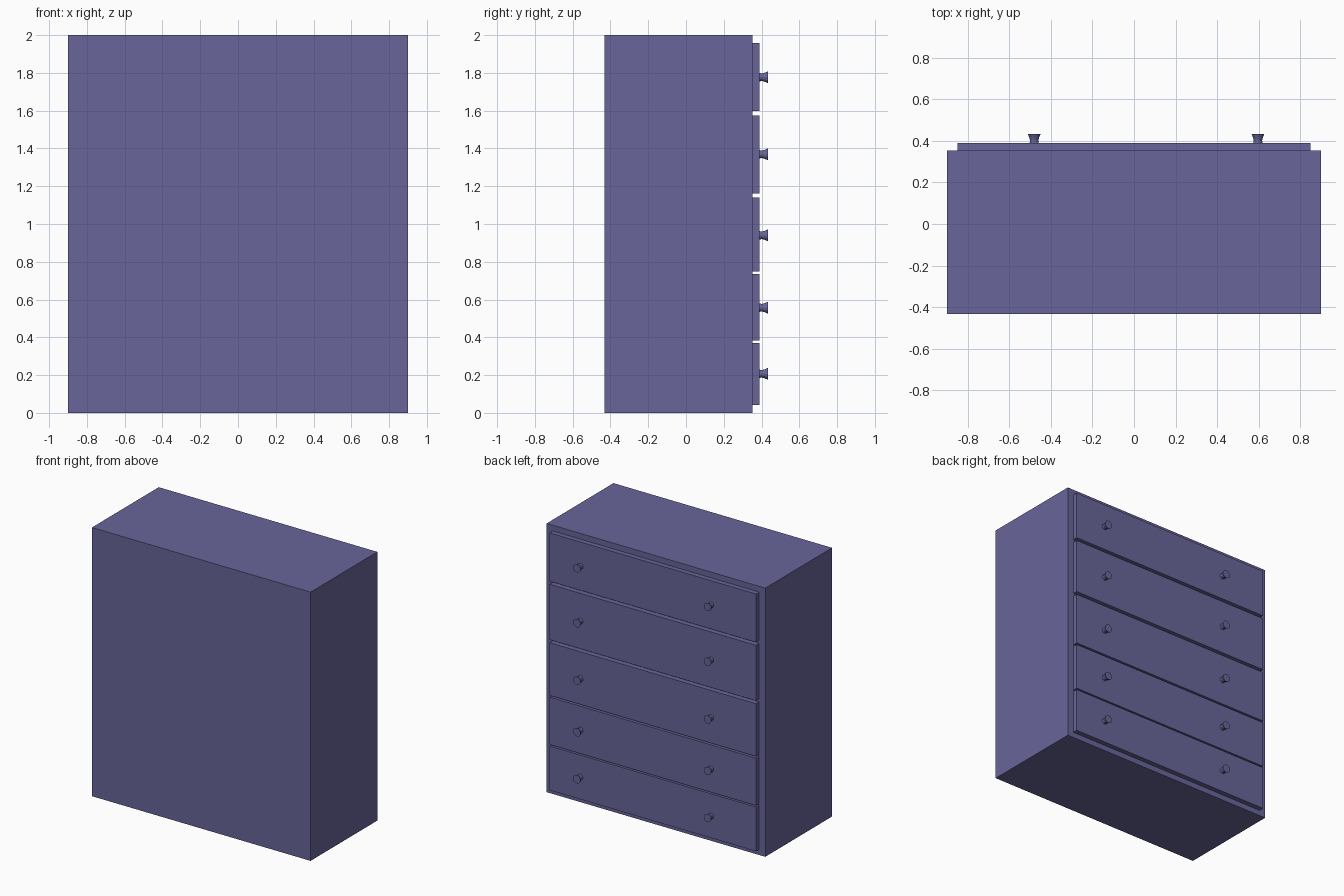
import bpy, bmesh, math
from mathutils import Matrix

if "Cube" in bpy.data.objects:
    bpy.data.objects.remove(bpy.data.objects["Cube"])

BODY_FRONT = 0.353
DRAWER_FRONT = 0.39


def finish(name, bm):
    bmesh.ops.recalc_face_normals(bm, faces=bm.faces)
    me = bpy.data.meshes.new(name)
    bm.to_mesh(me)
    bm.free()
    ob = bpy.data.objects.new(name, me)
    bpy.context.collection.objects.link(ob)
    mat = bpy.data.materials.get("painted_wood")
    if mat is None:
        mat = bpy.data.materials.new("painted_wood")
        mat.diffuse_color = (0.14, 0.13, 0.32, 1)
        mat.use_nodes = True
        mat.node_tree.nodes["Principled BSDF"].inputs["Base Color"].default_value = mat.diffuse_color
    me.materials.append(mat)
    return ob


def box(name, x, y, z):
    """Box from (min, max) pairs."""
    bm = bmesh.new()
    size = [b - a for a, b in (x, y, z)]
    mid = [(a + b) / 2 for a, b in (x, y, z)]
    bmesh.ops.create_cube(bm, size=1, matrix=Matrix.Translation(mid) @ Matrix.Diagonal((*size, 1)))
    return finish(name, bm)


def knob(name, x, z, sides=12):
    """Flared knob turned around the y axis."""
    profile = [(0.022, DRAWER_FRONT - 0.002), (0.02, 0.402), (0.024, 0.417), (0.031, 0.433)]
    bm = bmesh.new()
    rings = []
    for r, y in profile:
        angles = [2 * math.pi * i / sides for i in range(sides)]
        rings.append([bm.verts.new((x + r * math.cos(a), y, z + r * math.sin(a))) for a in angles])
    for lo, hi in zip(rings, rings[1:]):
        for i in range(sides):
            j = (i + 1) % sides
            bm.faces.new((lo[i], lo[j], hi[j], hi[i]))
    bm.faces.new(rings[0])
    bm.faces.new(rings[-1])
    return finish(name, bm)


# Cabinet carcass
box("cabinet_body", (-0.9, 0.9), (-0.432, BODY_FRONT), (0, 2))

# Drawer fronts, bottom to top: lower edge, upper edge, knob height
drawers = [
    (0.042, 0.371, 0.207),
    (0.382, 0.735, 0.557),
    (0.748, 1.140, 0.940),
    (1.162, 1.575, 1.369),
    (1.597, 1.957, 1.777),
]
for n, (low, high, knob_z) in enumerate(drawers, 1):
    box(f"drawer_front_{n}", (-0.85, 0.85), (BODY_FRONT - 0.002, DRAWER_FRONT), (low, high))
    for side, x in (("left", -0.48), ("right", 0.596)):
        knob(f"knob_{n}_{side}", x, knob_z)
